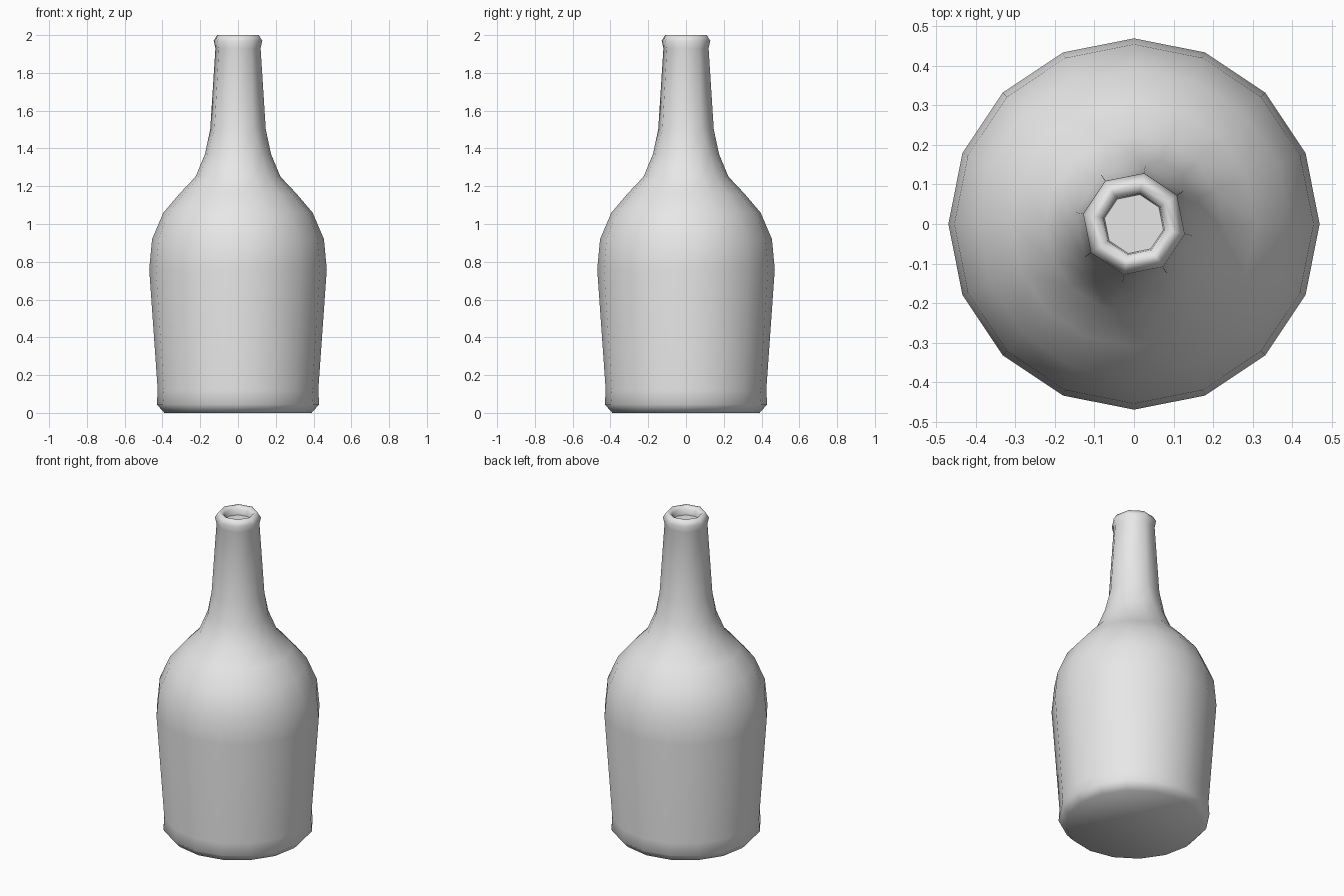
import bpy, bmesh
from math import cos, sin, pi, radians

if "Cube" in bpy.data.objects:
    bpy.data.objects.remove(bpy.data.objects["Cube"])

SIDES = 16

# Body profile (radius, height), sixteen sided
BODY = [(0.39, 0.0), (0.43, 0.045), (0.425, 0.12), (0.47, 0.76), (0.455, 0.92),
        (0.395, 1.06), (0.31, 1.16), (0.225, 1.25), (0.175, 1.37)]
# Neck, lip and shallow mouth profile, eight sided
NECK = [(0.15, 1.5), (0.122, 1.93), (0.131, 1.97), (0.112, 2.0),
        (0.095, 2.0), (0.079, 1.985), (0.076, 1.95)]


def ring(bm, radius, z, paired):
    """Ring of verts; paired rings put neighbours together to halve the sides."""
    verts = []
    for i in range(SIDES):
        step = (i // 2) * 2 + 0.5 if paired else i
        a = 2 * pi * (step - 1) / SIDES
        verts.append(bm.verts.new((radius * cos(a), radius * sin(a), z)))
    return verts


def make_material(name, value):
    mat = bpy.data.materials.new(name)
    mat.use_nodes = True
    colour = (value, value, value, 1)
    mat.diffuse_color = colour
    mat.node_tree.nodes["Principled BSDF"].inputs["Base Color"].default_value = colour
    return mat


# Bottle: stacked rings joined by quads, closed at the base and mouth floor
bm = bmesh.new()
rings = [ring(bm, r, z, False) for r, z in BODY] + [ring(bm, r, z, True) for r, z in NECK]
for low, high in zip(rings, rings[1:]):
    for i in range(SIDES):
        j = (i + 1) % SIDES
        bm.faces.new((low[i], low[j], high[j], high[i]))
bm.faces.new(rings[0][::-1])
bm.faces.new(rings[-1])
bmesh.ops.remove_doubles(bm, verts=bm.verts[:], dist=0.0005)
bmesh.ops.recalc_face_normals(bm, faces=bm.faces[:])

mesh = bpy.data.meshes.new("bottle")
bm.to_mesh(mesh)
bm.free()
mesh.materials.append(make_material("light grey", 0.8))
bottle = bpy.data.objects.new("bottle", mesh)
bpy.context.collection.objects.link(bottle)

# Smooth shading with a crisp mouth floor
bpy.ops.object.select_all(action="DESELECT")
bottle.select_set(True)
bpy.context.view_layer.objects.active = bottle
bpy.ops.object.shade_smooth_by_angle(angle=radians(65))
